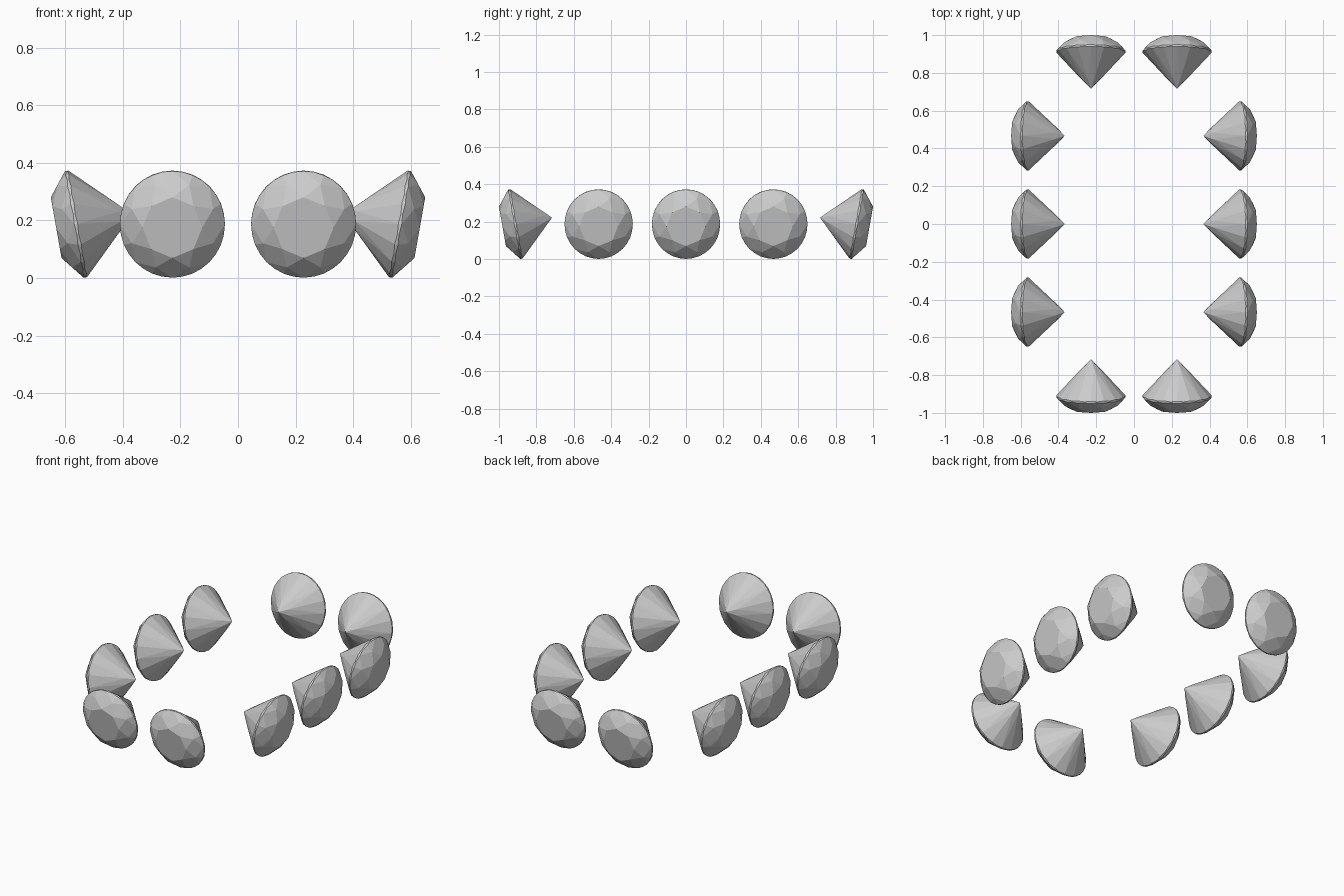
import bpy, bmesh
from math import sin, cos, pi, radians
from mathutils import Matrix, Vector

if "Cube" in bpy.data.objects:
    bpy.data.objects.remove(bpy.data.objects["Cube"])

R, TABLE, CROWN, DEPTH = 0.1825, 0.104, 0.07, 0.199   # gem radii and heights
STRETCH = 1.03                                       # slightly taller than wide
TILT = radians(10)


def ring(bm, n, r, z, offset=0.0):
    return [bm.verts.new((r * cos(2 * pi * i / n + offset),
                          r * sin(2 * pi * i / n + offset) * STRETCH,
                          z(i) if callable(z) else z)) for i in range(n)]


def brilliant_mesh():
    """Round brilliant: octagonal table, star/kite/upper facets, girdle, pavilion."""
    bm = bmesh.new()
    half = pi / 8
    g = 0.006
    # scalloped girdle edges
    up = ring(bm, 32, R, lambda i: 0.003 if i % 2 else g)
    low = ring(bm, 32, R, lambda i: -0.003 if i % 2 else -g)
    # crown rings
    table = ring(bm, 8, TABLE, CROWN)
    rm = 0.153
    zm = g + (CROWN - g) * (R - rm * cos(half)) / (R - TABLE)
    mid = ring(bm, 8, rm, zm, half)
    # pavilion ring and tip
    rp = 0.045
    zp = -g - (DEPTH - g) * (1 - rp * cos(half) / R)
    pav = ring(bm, 8, rp, zp, half)
    tip = bm.verts.new((0, 0, -DEPTH))

    bm.faces.new(table)
    for k in range(8):
        n, p, a = (k + 1) % 8, k - 1, 4 * k
        bm.faces.new((table[k], mid[k], table[n]))             # star facet
        bm.faces.new((table[k], mid[p], up[a], mid[k]))        # kite facet
        bm.faces.new((tip, pav[k], low[a], pav[p]))            # pavilion main
        for s in (a, a + 2):                                   # girdle facets
            i = [(s + j) % 32 for j in range(3)]
            bm.faces.new([mid[k]] + [up[j] for j in i])
            bm.faces.new([pav[k]] + [low[j] for j in reversed(i)])
    for i in range(32):
        j = (i + 1) % 32
        bm.faces.new((up[i], low[i], low[j], up[j]))
    bmesh.ops.recalc_face_normals(bm, faces=bm.faces)
    mesh = bpy.data.meshes.new("gem")
    bm.to_mesh(mesh)
    bm.free()
    return mesh


gem = brilliant_mesh()


def place(name, x, y, outward):
    o, z = Vector(outward), Vector((0, 0, 1))
    axis = o * cos(TILT) - z * sin(TILT)
    top = o * sin(TILT) + z * cos(TILT)
    side = top.cross(axis)
    m = Matrix((side, top, axis)).transposed().to_4x4()
    m.translation = (x, y, 0.187)
    ob = bpy.data.objects.new(name, gem)
    ob.matrix_world = m
    bpy.context.collection.objects.link(ob)


# gems on the front and back ends, then along both sides
for s, end in ((-1, "front"), (1, "back")):
    for i, x in enumerate((-0.228, 0.228)):
        place(f"{end}_gem_{i + 1}", x, s * 0.9125, (0, s, 0))
for s, end in ((-1, "left"), (1, "right")):
    for i, y in enumerate((-0.467, 0, 0.467)):
        place(f"{end}_gem_{i + 1}", s * 0.563, y, (s, 0, 0))
